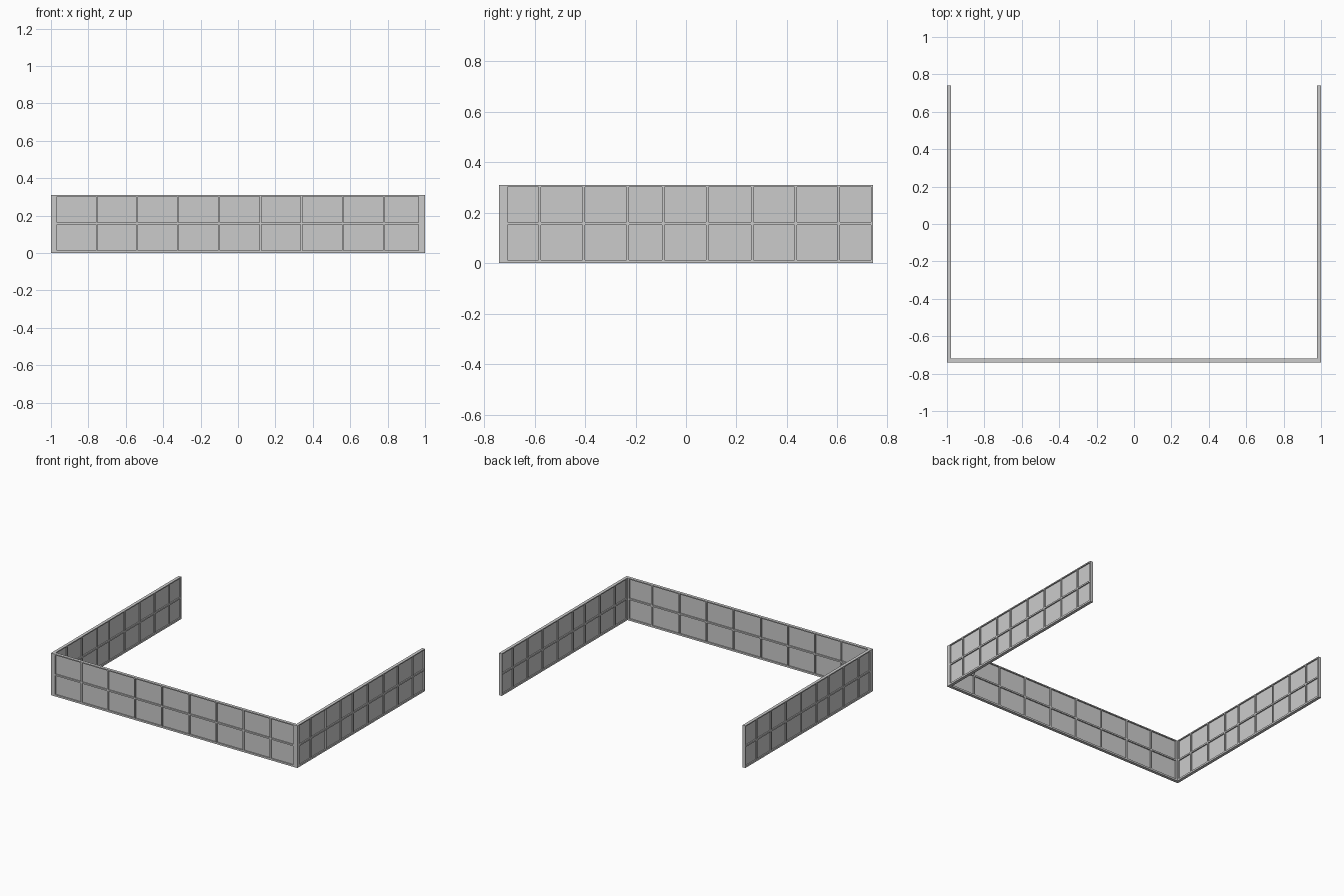
import bpy, bmesh
from mathutils import Vector

if "Cube" in bpy.data.objects:
    bpy.data.objects.remove(bpy.data.objects["Cube"])

H = 0.31      # wall height
T = 0.022     # frame thickness
G = 0.005     # pane thickness
BAR = 0.01    # glazing bar width
ROWS = [(0.013, 0.152), (0.163, 0.302)]


def openings(start, bars, end):
    """Opening spans between the end posts and the bar centres."""
    edges = [start] + [e for b in bars for e in (b - BAR / 2, b + BAR / 2)] + [end]
    return list(zip(edges[::2], edges[1::2]))


def add_slab(name, quads, place, d0, d1):
    """Extrude flat quads (u, z) from depth d0 to d1, welded into one solid."""
    bm = bmesh.new()
    for u0, u1, z0, z1 in quads:
        bm.faces.new([bm.verts.new(place(u, d0, z)) for u, z in
                      ((u0, z0), (u1, z0), (u1, z1), (u0, z1))])
    bmesh.ops.remove_doubles(bm, verts=bm.verts, dist=1e-5)
    ext = bmesh.ops.extrude_face_region(bm, geom=bm.faces[:], use_keep_orig=True)
    moved = [v for v in ext["geom"] if isinstance(v, bmesh.types.BMVert)]
    bmesh.ops.translate(bm, verts=moved, vec=place(0, d1, 0) - place(0, d0, 0))
    bmesh.ops.recalc_face_normals(bm, faces=bm.faces[:])
    me = bpy.data.meshes.new(name)
    bm.to_mesh(me)
    bm.free()
    ob = bpy.data.objects.new(name, me)
    bpy.context.collection.objects.link(ob)


def add_wall(name, u0, u1, cols, place):
    us = [u0] + [e for c in cols for e in c] + [u1]
    zs = [0] + [e for r in ROWS for e in r] + [H]
    # odd/odd grid cells are openings, everything else is frame
    frame, panes = [], []
    for i in range(len(us) - 1):
        for j in range(len(zs) - 1):
            cell = (us[i], us[i + 1], zs[j], zs[j + 1])
            (panes if i % 2 and j % 2 else frame).append(cell)
    add_slab(name + "_frame", frame, place, 0, T)
    add_slab(name + "_panes", panes, place, (T - G) / 2, (T + G) / 2)


# Front wall
front_cols = openings(-0.967, [-0.755, -0.54, -0.322, -0.102, 0.12, 0.34, 0.56, 0.78], 0.965)
add_wall("front_wall", -1, 1, front_cols, lambda u, d, z: Vector((u, -0.74 + d, z)))

# Matching side walls
side_cols = openings(-0.708, [-0.58, -0.405, -0.23, -0.09, 0.085, 0.263, 0.435, 0.605], 0.732)
for name, s in (("left_wall", -1), ("right_wall", 1)):
    add_wall(name, -0.74 + T, 0.74, side_cols,
             lambda u, d, z, s=s: Vector((s * (1 - d), u, z)))
